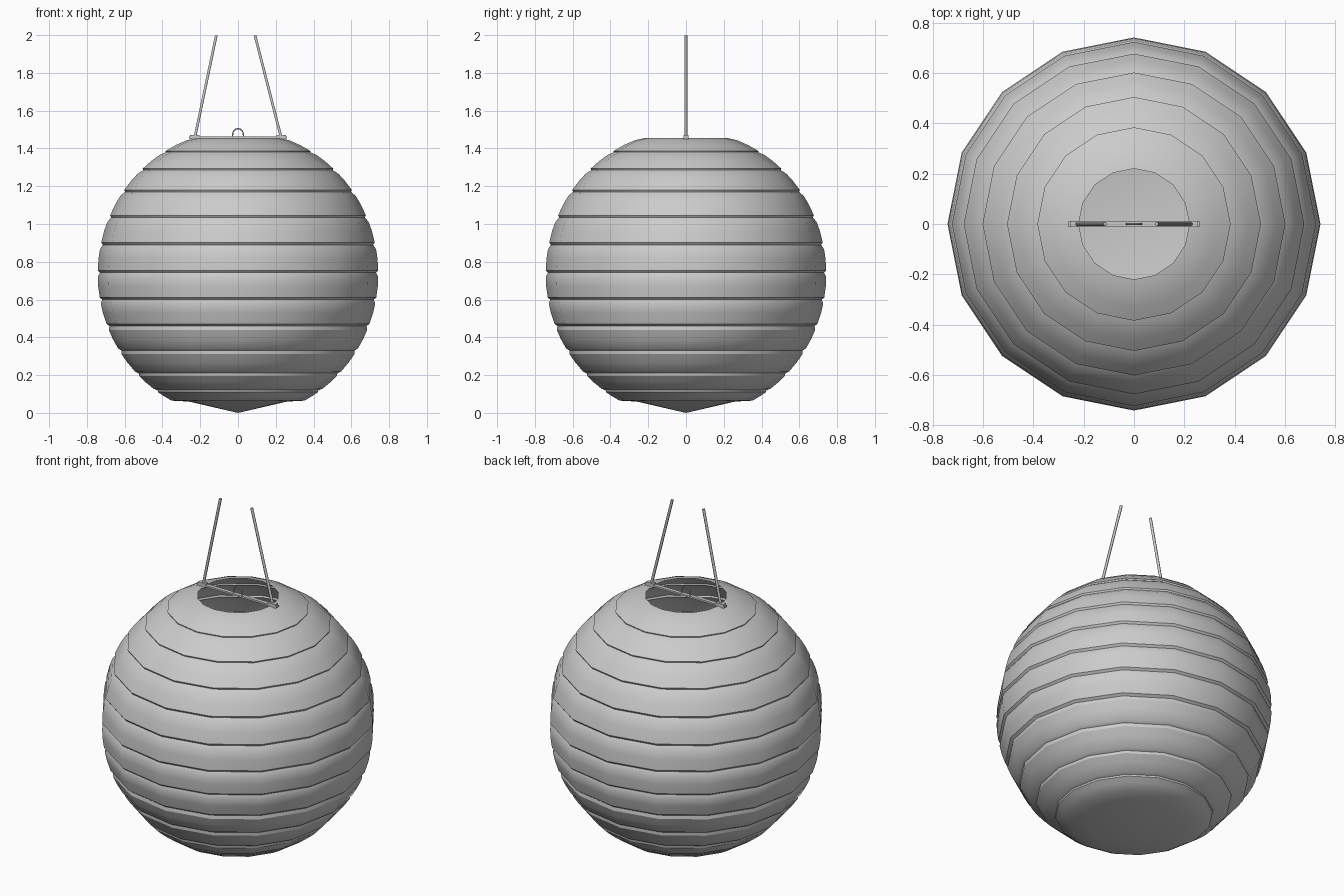
import bpy, bmesh, math
from mathutils import Vector

if "Cube" in bpy.data.objects:
    bpy.data.objects.remove(bpy.data.objects["Cube"], do_unlink=True)


def material(name, grey):
    mat = bpy.data.materials.new(name)
    mat.use_nodes = True
    colour = (grey, grey, grey, 1)
    mat.diffuse_color = colour
    mat.node_tree.nodes["Principled BSDF"].inputs["Base Color"].default_value = colour
    return mat


grey = material("soft grey", 0.6)


def add_object(name, bm, smooth=None):
    mesh = bpy.data.meshes.new(name)
    bm.to_mesh(mesh)
    bm.free()
    obj = bpy.data.objects.new(name, mesh)
    bpy.context.collection.objects.link(obj)
    mesh.materials.append(grey)
    if smooth:
        bpy.ops.object.select_all(action="DESELECT")
        obj.select_set(True)
        bpy.context.view_layer.objects.active = obj
        bpy.ops.object.shade_smooth_by_angle(angle=math.radians(smooth))
    return obj


def box(name, centre, size):
    bm = bmesh.new()
    bmesh.ops.create_cube(bm, size=1)
    bmesh.ops.scale(bm, vec=size, verts=bm.verts)
    bmesh.ops.translate(bm, vec=centre, verts=bm.verts)
    return add_object(name, bm)


def tube(name, points, radius, closed=False):
    curve = bpy.data.curves.new(name, "CURVE")
    curve.dimensions = "3D"
    curve.bevel_depth = radius
    curve.bevel_resolution = 1
    curve.use_fill_caps = True
    spline = curve.splines.new("POLY")
    spline.points.add(len(points) - 1)
    for p, co in zip(spline.points, points):
        p.co = (*co, 1)
    spline.use_cyclic_u = closed
    curve.materials.append(grey)
    obj = bpy.data.objects.new(name, curve)
    bpy.context.collection.objects.link(obj)
    return obj


# Paper shade: sixteen-sided pillowed bands with a narrow crease at each rib
SIDES, RADIUS, CENTRE = 16, 0.742, 0.735


def shell_radius(z):
    return math.sqrt(max(RADIUS ** 2 - ((z - CENTRE) * 0.975) ** 2, 0))


ribs = [0.06, 0.12, 0.21, 0.33, 0.46, 0.6, 0.742, 0.89, 1.035, 1.17, 1.285, 1.38, 1.455]
profile = [(0.26, ribs[0])]
for low, high in zip(ribs, ribs[1:]):
    step = high - low
    for t, inset in ((0.08, 0.0), (0.5, -0.001), (0.84, 0.0), (1.0, 0.011)):
        z = low + t * step
        r = shell_radius(z) - inset
        profile.append((r, z))
profile[-1] = (0.22, ribs[-1])

bm = bmesh.new()
rings = []
for r, z in profile:
    ring = []
    for i in range(SIDES):
        a = math.tau * i / SIDES
        ring.append(bm.verts.new((r * math.cos(a), r * math.sin(a), z)))
    rings.append(ring)
for lower, upper in zip(rings, rings[1:]):
    for i in range(SIDES):
        j = (i + 1) % SIDES
        bm.faces.new((lower[i], lower[j], upper[j], upper[i]))

# Shallow pointed base closing the shade
tip = bm.verts.new((0, 0, 0))
for i in range(SIDES):
    bm.faces.new((tip, rings[0][(i + 1) % SIDES], rings[0][i]))
add_object("paper_shade", bm, 30)

# Crossbar over the opening with a clip at each end
box("crossbar", (0, 0, 1.458), (0.52, 0.022, 0.01))
for side, name in ((1, "left"), (-1, "right")):
    box(name + "_clip", (side * 0.23, 0, 1.461), (0.05, 0.024, 0.022))

# Hanging wires leaning inward
tube("left_wire", [(0.228, 0, 1.46), (0.09, 0, 1.998)], 0.008)
tube("right_wire", [(-0.228, 0, 1.46), (-0.115, 0, 1.998)], 0.008)

# Small arched hook in the middle of the bar
arch = [Vector((0.028 * math.cos(a), 0, 1.477 + 0.028 * math.sin(a)))
        for a in (math.pi * k / 8 for k in range(9))]
arch = [Vector((0.03, 0, 1.455))] + arch + [Vector((-0.03, 0, 1.455))]
tube("hook", arch, 0.004)
